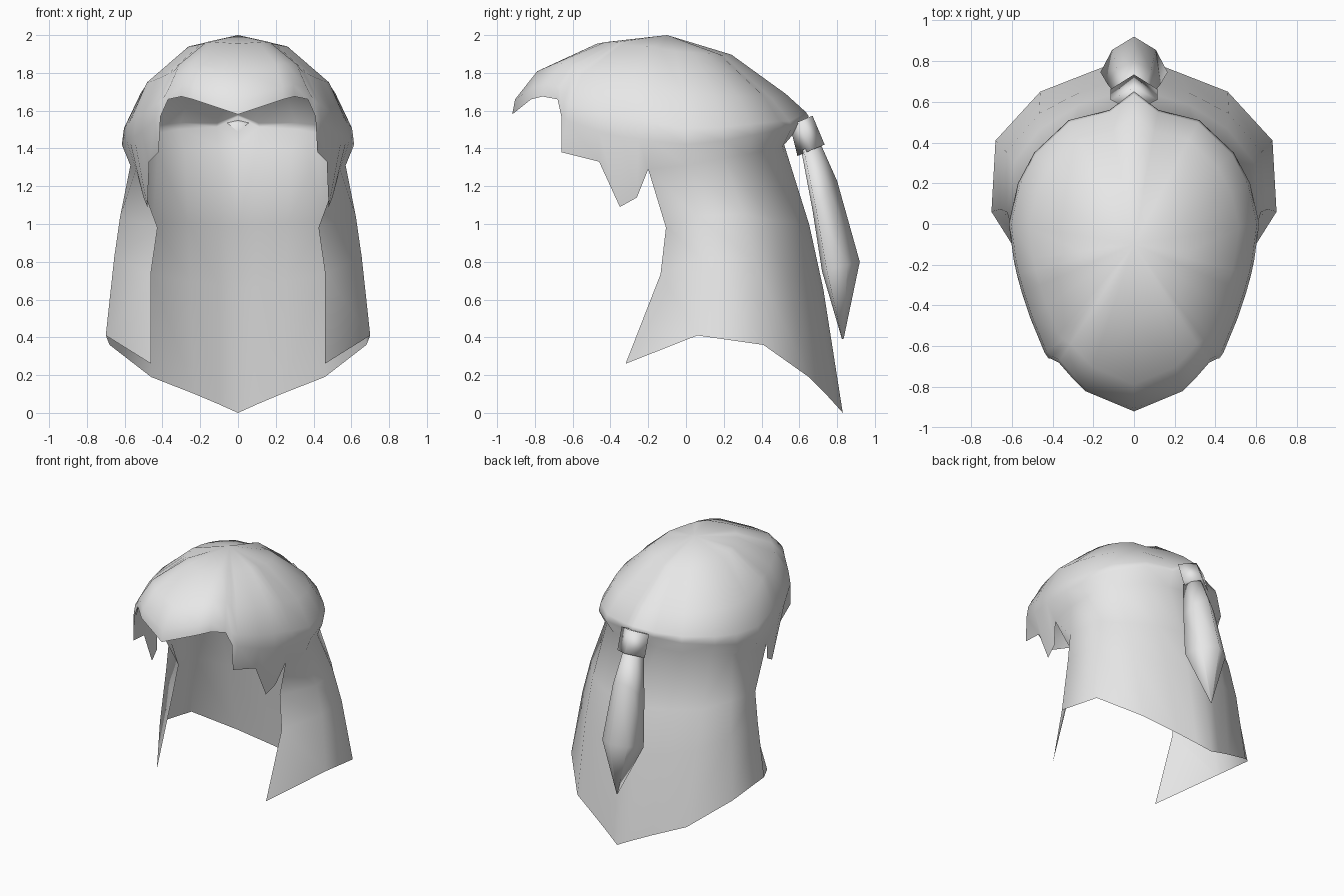
import bpy, bmesh
from math import sin, cos, radians
from mathutils import Vector

cube = bpy.data.objects.get("Cube")
if cube:
    bpy.data.objects.remove(cube)

grey = bpy.data.materials.new("hair_grey")
grey.use_nodes = True
grey.diffuse_color = (0.8, 0.8, 0.8, 1)
grey.node_tree.nodes["Principled BSDF"].inputs["Base Color"].default_value = (0.8, 0.8, 0.8, 1)


def finish(name, bm):
    """Turn a bmesh into a smooth-shaded object."""
    mesh = bpy.data.meshes.new(name)
    for face in bm.faces:
        face.smooth = True
    bm.to_mesh(mesh)
    bm.free()
    mesh.materials.append(grey)
    obj = bpy.data.objects.new(name, mesh)
    bpy.context.collection.objects.link(obj)
    return obj


def bridge(bm, columns):
    """Fill quads between neighbouring columns of vertices."""
    for a, b in zip(columns, columns[1:]):
        for i in range(min(len(a), len(b)) - 1):
            bm.faces.new((a[i], a[i + 1], b[i + 1], b[i]))


# Left half of the hair, as strands from the front tip round to the back:
# widest point of the cap, then the hem of the cap
cap = [
    ((0, -.92, 1.58), (0, -.92, 1.58)),
    ((.24, -.82, 1.66), (.24, -.82, 1.66)),
    ((.3, -.76, 1.675), (.3, -.76, 1.675)),
    ((.37, -.68, 1.66), (.37, -.68, 1.66)),
    ((.41, -.66, 1.57), (.41, -.66, 1.57)),
    ((.44, -.63, 1.55), (.42, -.66, 1.38)),
    ((.51, -.46, 1.49), (.47, -.46, 1.33)),
    ((.55, -.34, 1.46), (.48, -.35, 1.09)),
    ((.575, -.25, 1.45), (.5, -.26, 1.14)),
    ((.59, -.18, 1.44), (.54, -.2, 1.29)),
    ((.615, 0, 1.42), (.57, 0, 1.31)),
    ((.57, .2, 1.44), (.53, .2, 1.35)),
    ((.49, .35, 1.47), (.44, .33, 1.37)),
    ((.32, .51, 1.5), (.29, .46, 1.4)),
    ((.12, .56, 1.51), (.11, .51, 1.41)),
    ((0, .65, 1.57), (0, .52, 1.42)),
]
# Lower edge of the long curtain, for the last strands
curtain = [(.46, -.32, .26), (.7, .06, .41), (.68, .41, .36),
           (.46, .65, .19), (.23, .74, .1), (.1, .79, .045), (0, .83, 0)]
crown = Vector((0, -.1, 2))
first = len(cap) - len(curtain)

bm = bmesh.new()
strands = []
for k, (rim, hem) in enumerate(cap):
    rim, hem = Vector(rim), Vector(hem)
    # the dome flattens into a slope towards the back
    flat = .12 * max(0, k - first + 1)
    points = []
    for angle in (0, 27, 57, 79, 90):
        a = radians(angle)
        out, drop = sin(a), 1 - cos(a)
        drop += (out - drop) * flat * out
        p = crown.lerp(rim, out)
        p.z = crown.z + (rim.z - crown.z) * drop
        points.append(p)
    points.append(hem)
    if k >= first:
        low = Vector(curtain[k - first])
        for t, curl in ((.3, -.09), (.54, -.035)):
            # front edge curls inward, the rest bows outward
            bow = (curl, .13, 0) if k == first else (.015 if low.x > .4 else 0, .04, 0)
            points.append(hem.lerp(low, t) + Vector(bow))
        points.append(low)
    strands.append([bm.verts.new(p) for p in points])
bridge(bm, strands)
bmesh.ops.remove_doubles(bm, verts=bm.verts, dist=.001)
bm.verts.index_update()
inner = [v.index for v in bm.verts
         if not any(e.is_boundary and max(w.co.x for w in e.verts) > .001 for e in v.link_edges)]
hair = finish("hair_shell", bm)

# Mirror the half, then thicken it to a feathered edge
mirror = hair.modifiers.new("mirror", "MIRROR")
mirror.use_clip = True
hair.vertex_groups.new(name="thick").add(inner, 1, "REPLACE")
shell = hair.modifiers.new("thickness", "SOLIDIFY")
shell.thickness = .02
shell.offset = -1
shell.use_rim = False
shell.vertex_group = "thick"


def loft(name, section, rings):
    """Rings are centre y, centre z, half width, half depth, slope."""
    bm = bmesh.new()
    loops = []
    for y, z, width, depth, slope in rings:
        loops.append([bm.verts.new((u * width, y + v * depth, z + v * depth * slope))
                      for u, v in section])
    for a, b in zip(loops, loops[1:]):
        for i in range(len(a)):
            j = (i + 1) % len(a)
            bm.faces.new((a[i], a[j], b[j], b[i]))
    bm.faces.new(loops[0])
    bm.faces.new(loops[-1])
    bmesh.ops.remove_doubles(bm, verts=bm.verts, dist=.001)
    bmesh.ops.recalc_face_normals(bm, faces=bm.faces)
    return finish(name, bm)


# Diamond-shaped tie and a leaf-shaped tail hanging from it
loft("hair_tie", [(0, -1), (1, 0), (0, 1), (-1, 0)],
     [(.61, 1.548, .115, .06, .42), (.662, 1.39, .115, .072, .42)])
loft("tail", [(0, -1), (1, -.75), (.65, .35), (0, 1), (-.65, .35), (-1, -.75)],
     [(.66, 1.41, .08, .05, .4), (.735, 1.15, .13, .065, 1.2),
      (.82, .775, .165, .1, .25), (.83, .39, .004, .004, 0)])
